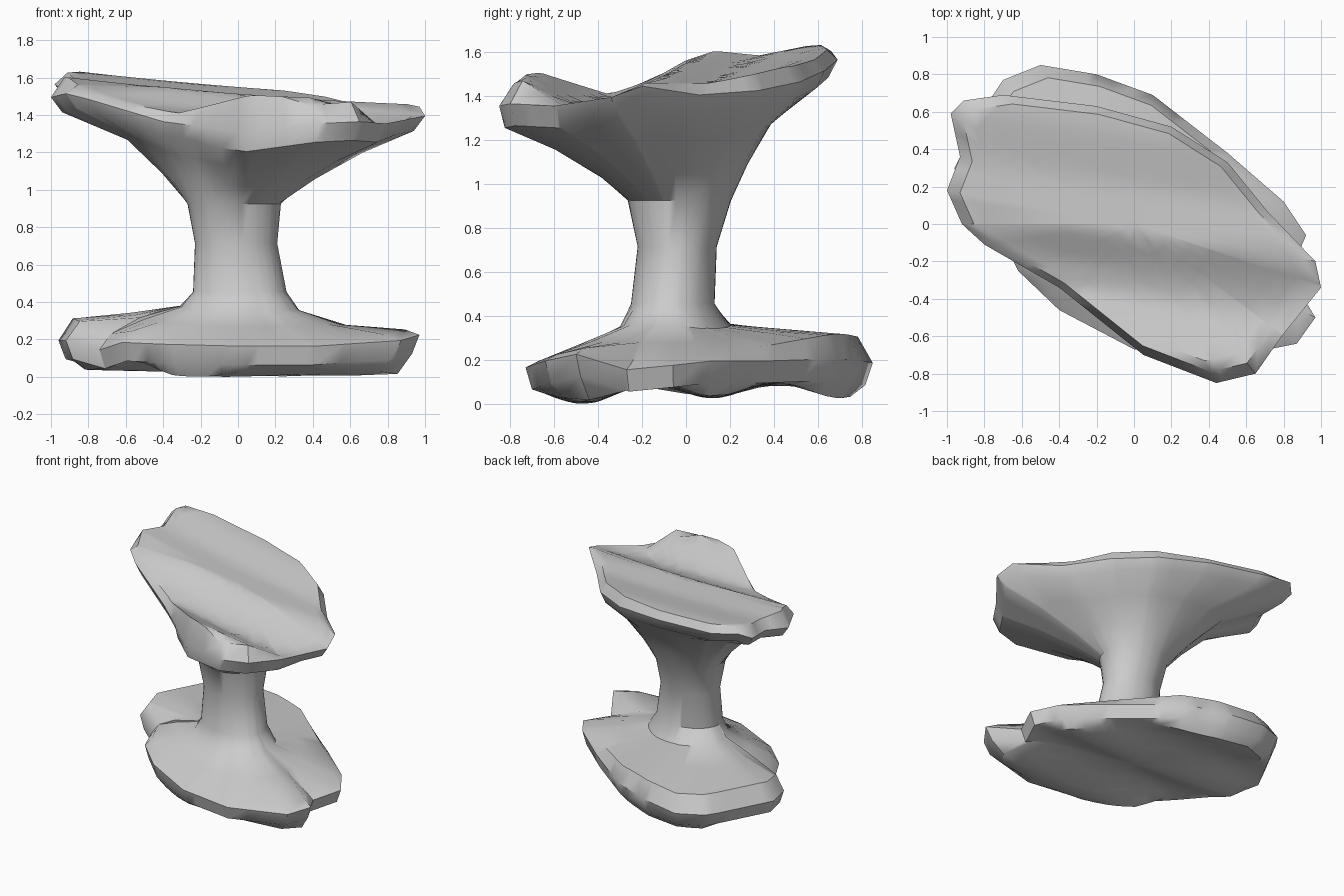
import bpy, bmesh, math
from mathutils import Vector

if "Cube" in bpy.data.objects:
    bpy.data.objects.remove(bpy.data.objects["Cube"])

# rim outlines (x, y, z), counter-clockwise from the right
TOP = [(1, -.34, 1.40), (.97, -.2, 1.45), (.72, .06, 1.41), (.5, .33, 1.43), (.2, .52, 1.47),
       (-.2, .63, 1.52), (-.7, .69, 1.57), (-.91, .66, 1.61), (-.98, .59, 1.57), (-.93, .36, 1.53),
       (-1, .18, 1.50), (-.92, 0, 1.52), (-.8, -.11, 1.49), (-.4, -.34, 1.37), (.05, -.7, 1.31),
       (.44, -.85, 1.36), (.65, -.8, 1.37), (.79, -.6, 1.36)]
BASE = [(.97, -.5, .23), (.83, -.27, .16), (.92, -.06, .18), (.8, .12, .2), (.5, .38, .2),
        (.1, .69, .21), (-.2, .8, .2), (-.5, .85, .19), (-.7, .77, .2), (-.76, .68, .2),
        (-.96, .3, .2), (-.92, .12, .2), (-.74, 0, .15), (-.62, -.25, .19), (-.4, -.46, .18),
        (0, -.67, .17), (.42, -.73, .17), (.87, -.64, .2)]

# angles that hit every outline corner, with even filling between
ANGLES = []
fill = [math.radians(d) for d in range(-180, 180, 9)]
for a in [math.atan2(p[1], p[0]) for p in TOP + BASE] + fill:
    gap = .07 if a in fill else .012
    if all(abs(a - b) > gap for b in ANGLES):
        ANGLES.append(a)
ANGLES = [a + 1e-4 for a in sorted(ANGLES)]
N = len(ANGLES)


def clamp(v, lo, hi):
    return min(max(v, lo), hi)


def lerp_table(table, v):
    v = clamp(v, table[0][0], table[-1][0])
    for (a, za), (b, zb) in zip(table, table[1:]):
        if v <= b:
            return za + (zb - za) * (v - a) / (b - a)


def resample(outline):
    """Sample an outline at the shared angles around the stem axis."""
    out = []
    for a in ANGLES:
        d = Vector((math.cos(a), math.sin(a)))
        for i, p in enumerate(outline):
            P, Q = Vector(p), Vector(outline[(i + 1) % len(outline)])
            cp = d.x * P.y - d.y * P.x
            cq = d.x * Q.y - d.y * Q.x
            if cp <= 0 < cq and (P.xy + Q.xy).dot(d) > 0:
                out.append(P.lerp(Q, -cp / (cq - cp)))
                break
    return out


def oval(cx, cy, rx, ry, z):
    return [Vector((cx + rx * math.cos(a), cy + ry * math.sin(a), z)) for a in ANGLES]


def soften(ring):
    """Average radius and height with the neighbours so notches fade inwards."""
    out = []
    for k, a in enumerate(ANGLES):
        near = [ring[(k + i) % N] for i in range(-3, 4)]
        r = sum(p.xy.length for p in near) / 7
        out.append(Vector((r * math.cos(a), r * math.sin(a), sum(p.z for p in near) / 7)))
    return out


def blend(inner, outer, t, f, lean=0, rear=0):
    """Ring between two others: t across (lean adds to the right), f for height (rear adds behind)."""
    out = []
    for a, b, ang in zip(inner, outer, ANGLES):
        s = t + lean * math.cos(ang + .5)
        h = f + rear * max(math.sin(ang), 0)
        out.append(Vector((a.x + (b.x - a.x) * s, a.y + (b.y - a.y) * s, a.z + (b.z - a.z) * h)))
    return out


def top_height(x, y):
    # front ledge crest, groove, middle ridge, back crest
    z = lerp_table([(-.85, 1.36), (-.68, 1.53), (-.4, 1.385), (-.25, 1.42), (-.06, 1.52),
                    (.2, 1.505), (.48, 1.555)], y + .15 * x)
    return z - .08 * x + .02 * x * x


def under_height(x, y):
    rise = .025 * clamp((y + .4) / .3, 0, 1)
    return .04 + rise - .035 * math.cos(2 * math.pi * (y - .12) / .59) + .02 * x * x


top_rim, base_rim = resample(TOP), resample(BASE)
rings = []

# lobed underside of the base
for t in (.2, .4, .6, .75, .88):
    rings.append([Vector((p.x * t, p.y * t, under_height(p.x * t, p.y * t))) for p in base_rim])
rings.append([Vector((p.x * .96, p.y * .96, p.z - .1)) for p in base_rim])
rings.append(base_rim)

# sloping upper side of the base
foot = oval(.01, -.06, .25, .19, .46)
shoulder = [Vector((p.x * .92, p.y * .92, p.z + .055 + .065 * clamp((p.y - .5 * p.x) / .8, -.4, 1)))
            for p in base_rim]
soft = soften(shoulder)
rings += [shoulder, blend(foot, soft, .55, .72, 0, .12), blend(foot, soft, .13, .4, 0, .3)]

# waisted stem
neck = oval(-.02, -.03, .25, .235, .93)
rings += [foot, oval(-.01, -.04, .22, .18, .72), neck]

# flared underside and rim of the top
lip = [Vector((p.x * .94, p.y * (.97 if p.y < -.5 else .94), p.z - (.1 if p.y < -.5 else .08)))
       for p in top_rim]
rings += [blend(neck, lip, .24, .34, .03), blend(neck, lip, .55, .7, .07), lip, top_rim]

# ridged upper surface
for t in (.93, .86, .76, .65, .54, .43, .32, .2, .1):
    rings.append([Vector((p.x * t, p.y * t, top_height(p.x * t, p.y * t))) for p in top_rim])

low = min(p.z for r in rings for p in r)
bm = bmesh.new()
loops = [[bm.verts.new((p.x, p.y, p.z - low)) for p in r] for r in rings]
for a, b in zip(loops, loops[1:]):
    for k in range(N):
        j = (k + 1) % N
        bm.faces.new((a[k], a[j], b[j], b[k]))
for ring, z in ((loops[0], under_height(0, 0)), (loops[-1], top_height(0, 0))):
    c = bm.verts.new((0, 0, z - low))
    for k in range(N):
        bm.faces.new((ring[k], ring[(k + 1) % N], c))
bmesh.ops.recalc_face_normals(bm, faces=bm.faces)

mesh = bpy.data.meshes.new("rock_pedestal")
bm.to_mesh(mesh)
bm.free()
obj = bpy.data.objects.new("rock_pedestal", mesh)
bpy.context.collection.objects.link(obj)
bpy.context.view_layer.objects.active = obj
obj.select_set(True)
bpy.ops.object.shade_smooth_by_angle(angle=math.radians(40))
